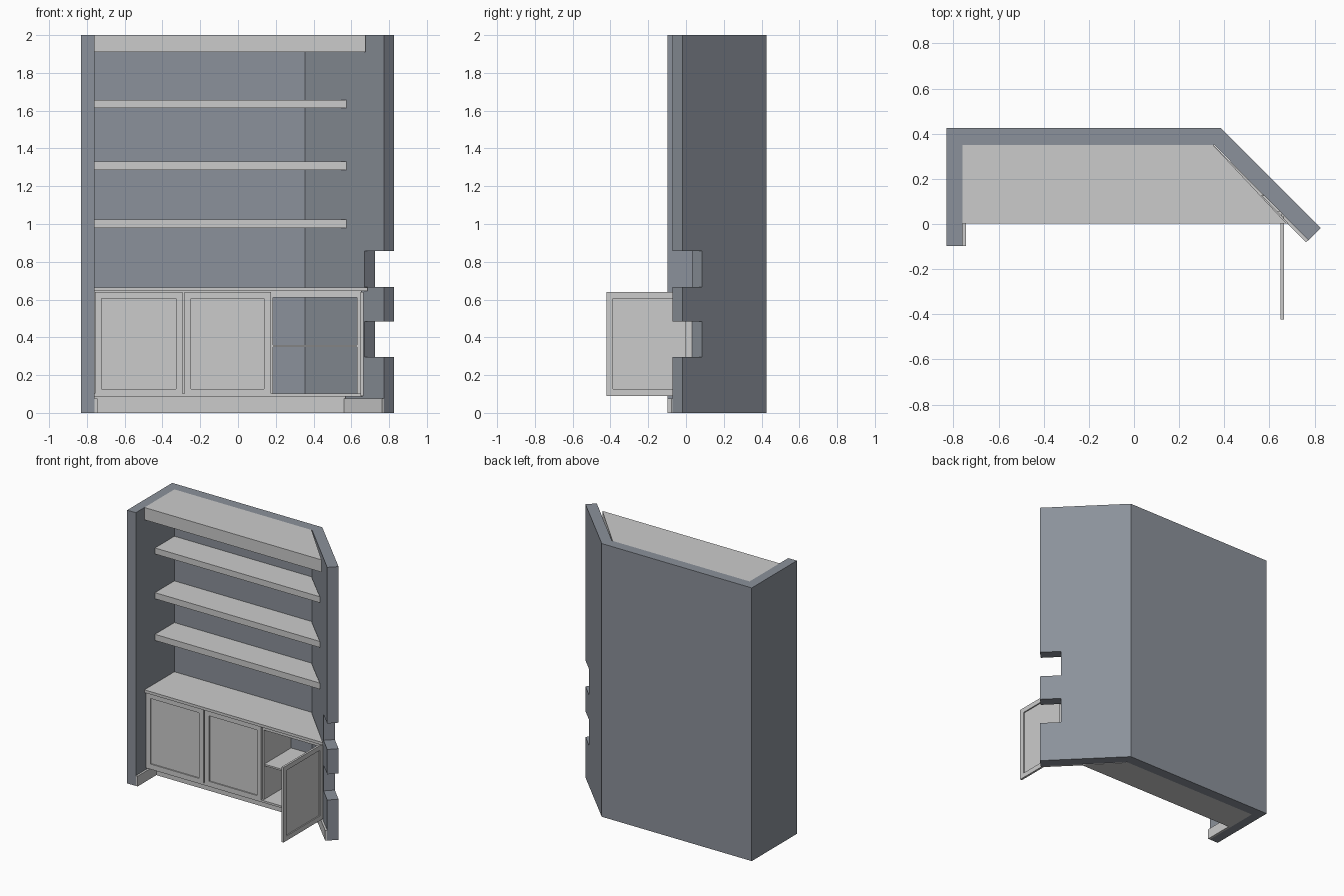
import bpy, bmesh, math

if "Cube" in bpy.data.objects:
    bpy.data.objects.remove(bpy.data.objects["Cube"])

wall_mat = bpy.data.materials.new("wall_paint")
wall_mat.diffuse_color = (0.26, 0.285, 0.325, 1)
wall_mat.use_nodes = True
wall_mat.node_tree.nodes["Principled BSDF"].inputs["Base Color"].default_value = wall_mat.diffuse_color


def add_object(name, bm, mat=None):
    bmesh.ops.recalc_face_normals(bm, faces=bm.faces)
    me = bpy.data.meshes.new(name)
    bm.to_mesh(me)
    bm.free()
    ob = bpy.data.objects.new(name, me)
    bpy.context.collection.objects.link(ob)
    if mat:
        me.materials.append(mat)
    return ob


def prism(name, plan, z0, z1, mat=None):
    """Extrude a plan outline from z0 up to z1."""
    bm = bmesh.new()
    face = bm.faces.new([bm.verts.new((x, y, z0)) for x, y in plan])
    ext = bmesh.ops.extrude_face_region(bm, geom=[face])
    verts = [v for v in ext["geom"] if isinstance(v, bmesh.types.BMVert)]
    bmesh.ops.translate(bm, verts=verts, vec=(0, 0, z1 - z0))
    return add_object(name, bm, mat)


def box(name, x0, x1, y0, y1, z0, z1):
    return prism(name, [(x0, y0), (x1, y0), (x1, y1), (x0, y1)], z0, z1)


def board(name, front, x_end, z0, z1, x_back=0.35):
    """Board filling the alcove, with its right end cut along the angled wall."""
    return prism(name, [(LEFT, front), (x_end, front), (x_back, BACK), (LEFT, BACK)], z0, z1)


def door(name, width, loc, angle=0):
    """Door with a recessed panel; origin at the front of the hinge edge."""
    t, h, margin = 0.015, 0.55, 0.05
    bm = bmesh.new()
    bmesh.ops.create_cube(bm, size=1)
    for v in bm.verts:
        v.co = ((v.co.x - 0.5) * width, (v.co.y + 0.5) * t, (v.co.z + 0.5) * h)
    bm.normal_update()
    front = min(bm.faces, key=lambda f: f.calc_center_median().y)
    bmesh.ops.inset_region(bm, faces=[front], thickness=margin)
    bmesh.ops.inset_region(bm, faces=[front], thickness=0.0005)
    bmesh.ops.translate(bm, verts=front.verts, vec=(0, 0.008, 0))
    ob = add_object(name, bm)
    ob.location = loc
    ob.rotation_euler.z = math.radians(angle)
    return ob


LEFT, BACK = -0.76, 0.35

# Wall running round left, back and angled right side
wall = prism("alcove_wall", [
    (-0.83, -0.097), (LEFT, -0.097), (LEFT, BACK), (0.355, BACK),
    (0.773, -0.072), (0.827, -0.018), (0.385, 0.425), (-0.83, 0.425)], 0, 2, wall_mat)

# Two notches in the free edge of the angled wall
for i, (z0, z1) in enumerate([(0.297, 0.485), (0.667, 0.857)]):
    cutter = prism(f"notch_cutter_{i}", [
        (0.62, -0.019), (0.77, 0.131), (0.97, -0.069), (0.82, -0.219)], z0, z1)
    cutter.hide_render = True
    mod = wall.modifiers.new("notch", "BOOLEAN")
    mod.operation = "DIFFERENCE"
    mod.solver = "EXACT"
    mod.object = cutter
    bpy.context.view_layer.objects.active = wall
    bpy.ops.object.modifier_apply(modifier=mod.name)
    bpy.data.objects.remove(cutter)

# Skirting boards
box("left_skirting", LEFT, -0.745, -0.097, 0.12, 0, 0.075)
prism("right_skirting", [(0.773, -0.072), (0.762, -0.08), (0.559, 0.123), (0.57, 0.133)], 0, 0.075)

# Shelves and top box
for i, (z0, z1) in enumerate([(0.98, 1.025), (1.285, 1.33), (1.613, 1.657)]):
    board(f"shelf_{i + 1}", 0.125, 0.575, z0, z1)
board("top_box", 0.003, 0.675, 1.91, 2.0)

# Cabinet: plinth, base, inner shelf, worktop
board("plinth", 0.12, 0.57, 0, 0.087)
board("cabinet_base", 0.02, 0.66, 0.087, 0.102)
board("inner_shelf", 0.04, 0.64, 0.348, 0.36)
board("worktop", 0.003, 0.685, 0.645, 0.665)

# Cabinet uprights and front rail
for name, x0, x1, y1 in [("left_side", LEFT, -0.745, BACK), ("left_divider", -0.297, -0.28, BACK),
                         ("right_divider", 0.173, 0.185, BACK), ("right_side", 0.63, 0.655, 0.055)]:
    box(name, x0, x1, 0.036, y1, 0.102, 0.645)
box("front_rail", LEFT, 0.65, 0.036, 0.055, 0.61, 0.645)

# Doors: two closed, one swung open
door("left_door", 0.465, (-0.293, 0.02, 0.09))
door("middle_door", 0.458, (0.174, 0.02, 0.09))
door("open_door", 0.455, (0.664, 0.033, 0.09), 90)
